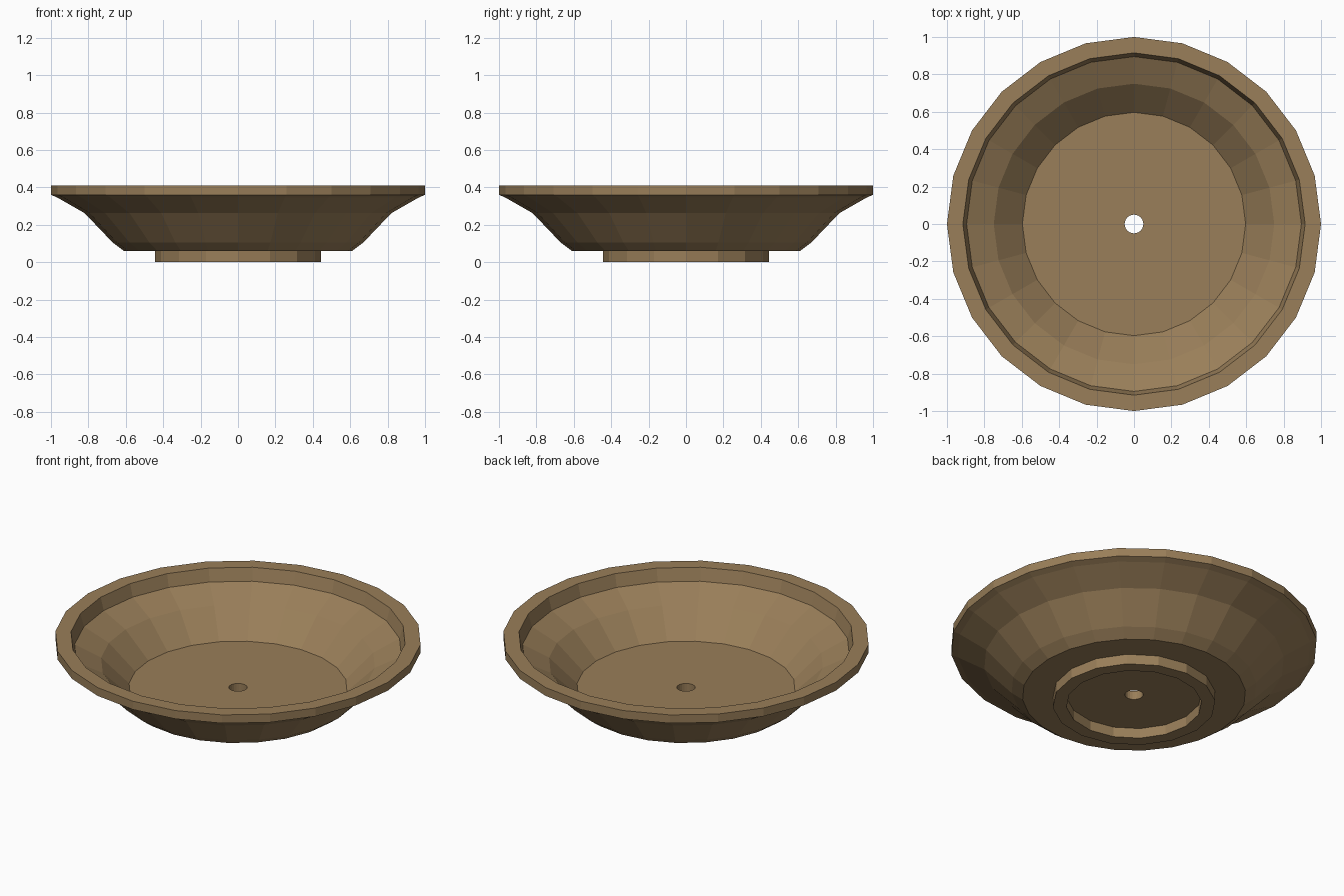
import bpy
import bmesh
import math

if "Cube" in bpy.data.objects:
    bpy.data.objects.remove(bpy.data.objects["Cube"])

# One flat colour for the whole dish
clay = bpy.data.materials.new("brown_clay")
clay.diffuse_color = (0.32, 0.21, 0.10, 1.0)
clay.use_nodes = True
clay.node_tree.nodes["Principled BSDF"].inputs["Base Color"].default_value = clay.diffuse_color


def lathe(name, profile, sides):
    """Revolve a closed (radius, height) profile around z with flat faces."""
    bm = bmesh.new()
    rings = []
    for i in range(sides):
        a = math.tau * i / sides
        rings.append([bm.verts.new((r * math.cos(a), r * math.sin(a), z))
                      for r, z in profile])
    n = len(profile)
    for i in range(sides):
        a, b = rings[i], rings[(i + 1) % sides]
        for j in range(n):
            k = (j + 1) % n
            bm.faces.new((a[j], b[j], b[k], a[k]))
    bmesh.ops.recalc_face_normals(bm, faces=bm.faces)
    mesh = bpy.data.meshes.new(name)
    bm.to_mesh(mesh)
    bm.free()
    mesh.materials.append(clay)
    obj = bpy.data.objects.new(name, mesh)
    bpy.context.collection.objects.link(obj)
    return obj


# Dish: underside, flared wall, rim band, inner step, bowl, floor, drain hole
lathe("dish_body", [
    (0.05, 0.06), (0.61, 0.06), (0.67, 0.105), (0.82, 0.262),
    (0.965, 0.345), (1.0, 0.36), (1.0, 0.41),
    (0.915, 0.41), (0.895, 0.335), (0.75, 0.26), (0.597, 0.112),
    (0.05, 0.112),
], 24)

# Foot ring, set slightly into the underside
lathe("foot_ring", [
    (0.37, 0.0), (0.445, 0.0), (0.445, 0.065), (0.37, 0.065),
], 16)
